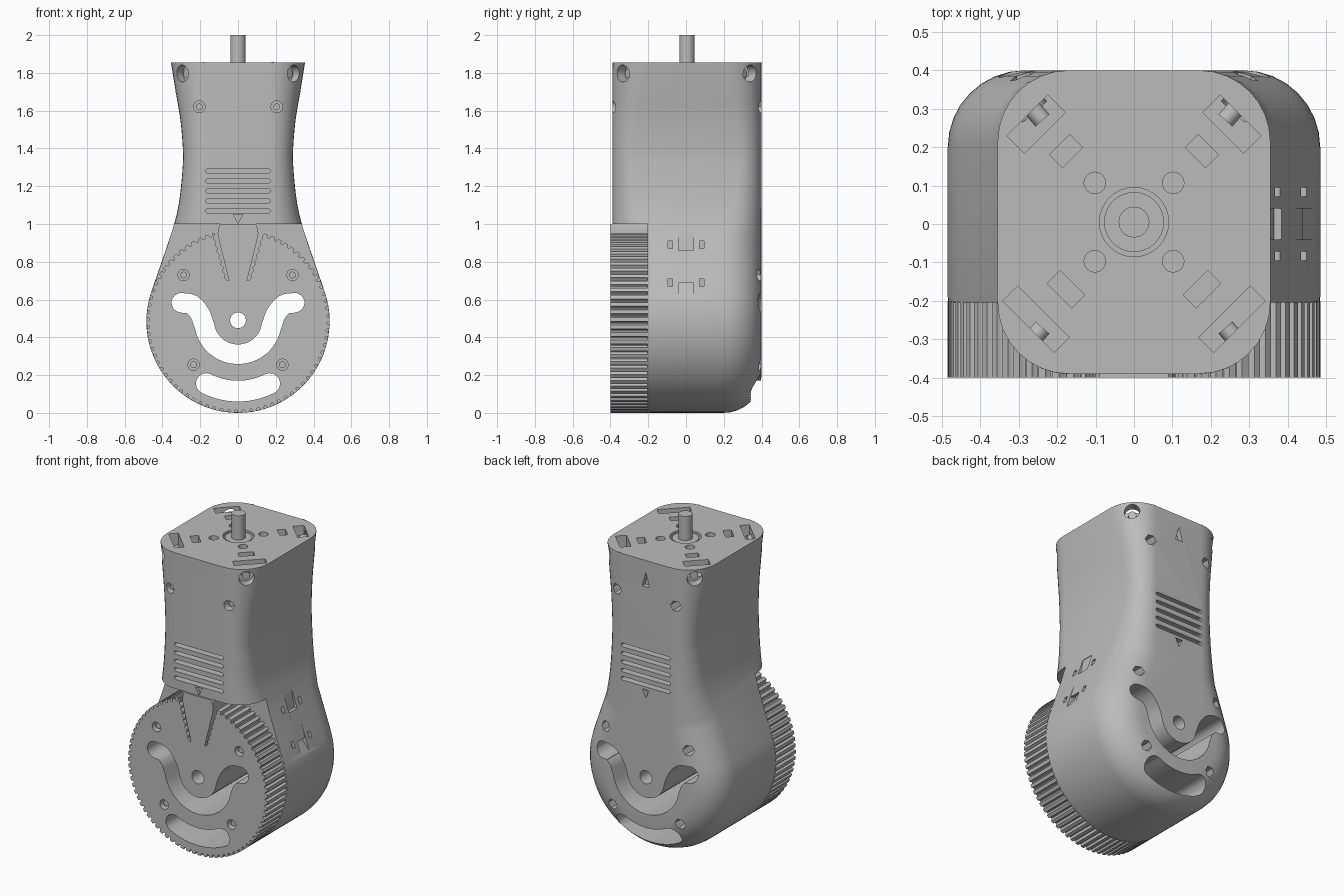
import bpy, bmesh, math
from mathutils import Matrix, Vector
from math import sin, cos, pi, radians

if "Cube" in bpy.data.objects:
    bpy.data.objects.remove(bpy.data.objects["Cube"])

grey = bpy.data.materials.new("plain grey")
grey.diffuse_color = (0.5, 0.5, 0.5, 1)
grey.use_nodes = True
grey.node_tree.nodes["Principled BSDF"].inputs["Base Color"].default_value = grey.diffuse_color
I = Matrix.Identity(4)
C, R, TOP = 0.485, 0.485, 1.855          # wheel centre height, radius, housing top


def make(name, bm):
    bm.normal_update()
    if bm.calc_volume(signed=True) < 0:
        bmesh.ops.reverse_faces(bm, faces=bm.faces[:])
    me = bpy.data.meshes.new(name)
    bm.to_mesh(me)
    bm.free()
    me.materials.append(grey)
    ob = bpy.data.objects.new(name, me)
    bpy.context.collection.objects.link(ob)
    return ob


def prism(bm, pts, y0, y1, M=I):
    """Profile in local xz, extruded along local y, faces pointing outward."""
    n = len(pts)
    if sum(pts[i - 1][0] * pts[i][1] - pts[i][0] * pts[i - 1][1] for i in range(n)) < 0:
        pts = pts[::-1]
    a = [bm.verts.new(M @ Vector((x, y0, z))) for x, z in pts]
    b = [bm.verts.new(M @ Vector((x, y1, z))) for x, z in pts]
    for i in range(n):
        j = (i + 1) % n
        bm.faces.new((a[j], a[i], b[i], b[j]))
    bm.faces.new(a)
    bm.faces.new(b[::-1])


def circle(x, z, r, n=24):
    return [(x + r * cos(2 * pi * i / n), z + r * sin(2 * pi * i / n)) for i in range(n)]


def rect(x, z, w, h):
    return [(x - w / 2, z - h / 2), (x + w / 2, z - h / 2), (x + w / 2, z + h / 2), (x - w / 2, z + h / 2)]


def spline(p, steps=6):
    """Smooth curve through control points."""
    p = [Vector(q) for q in p]
    p = [2 * p[0] - p[1]] + p + [2 * p[-1] - p[-2]]
    out = []
    for a, b, c, d in zip(p, p[1:], p[2:], p[3:]):
        for k in range(steps):
            t = k / steps
            out.append(0.5 * (2 * b + (c - a) * t + (2 * a - 5 * b + 4 * c - d) * t * t
                              + (3 * b - a - 3 * c + d) * t ** 3))
    return [tuple(q) for q in out] + [tuple(p[-2])]


def normals(p):
    out = []
    for i in range(len(p)):
        t = Vector(p[min(i + 1, len(p) - 1)]) - Vector(p[max(i - 1, 0)])
        out.append(Vector((-t.y, t.x)).normalized())
    return out


def stroke(p, w):
    """Round-ended slot outline around a centre line."""
    n = normals(p)
    q = [Vector(a) for a in p]
    cap = lambda c, v: [c + Matrix.Rotation(-s * pi / 8, 2) @ v * w for s in range(1, 8)]
    side1 = [a + b * w for a, b in zip(q, n)]
    side2 = [a - b * w for a, b in zip(q, n)][::-1]
    return [tuple(v) for v in side1 + cap(q[-1], n[-1]) + side2 + cap(q[0], -n[0])]


def volume(me):
    bm = bmesh.new()
    bm.from_mesh(me)
    v = bm.calc_volume(signed=True)
    bm.free()
    return v


def cut(targets, shapes):
    """Subtract a list of (profile, y0, y1[, matrix]) prisms; keep the first sane solver result."""
    bm = bmesh.new()
    for s in shapes:
        prism(bm, *s)
    tool = make("cutter", bm)
    tool.hide_render = True
    for ob in targets:
        before = volume(ob.data)
        m = ob.modifiers.new("cut", 'BOOLEAN')
        m.operation, m.object = 'DIFFERENCE', tool
        for solver in ('EXACT', 'MANIFOLD', 'FLOAT'):
            m.solver = solver
            bpy.context.view_layer.update()
            deps = bpy.context.evaluated_depsgraph_get()
            me = bpy.data.meshes.new_from_object(ob.evaluated_get(deps))
            if 0.4 * before < volume(me) < 0.99999 * before:
                ob.modifiers.clear()
                ob.data = me
                break
        ob.modifiers.clear()
    bpy.data.objects.remove(tool)


# Housing: waisted outline with rounded front and back edges
half = spline([(.355, TOP), (.33, 1.7), (.305, 1.55), (.292, 1.4), (.293, 1.3),
               (.31, 1.13), (.338, 1.0), (.387, .85), (.432, .72)])
half += [(R * cos(radians(a)), C + R * sin(radians(a))) for a in [18 - 4.5 * k for k in range(25)]]
outline = half + [(-x, z) for x, z in half[-2::-1]]
nrm = normals(outline)
nrm[0], nrm[-1] = Vector((1, 0)), Vector((-1, 0))
rad = [min(.2, abs(x) - .17) if z > .85 else .2 for x, z in outline]
bm = bmesh.new()
rings = []
for side, steps in ((-1, range(8, -1, -1)), (1, range(9))):
    for k in steps:
        a = k / 8 * pi / 2
        ring = []
        for (x, z), n, r in zip(outline, nrm, rad):
            d = r * (1 - cos(a))
            y = (.4 - r + r * sin(a)) if side > 0 else (-.39 + r - r * sin(a))
            ring.append(bm.verts.new((x - n.x * d, y, z - n.y * d)))
        rings.append(ring)
for a, b in zip(rings, rings[1:]):
    for i in range(len(a)):
        j = (i + 1) % len(a)
        bm.faces.new((a[j], a[i], b[i], b[j]))
bm.faces.new(rings[0])
bm.faces.new(rings[-1][::-1])
housing = make("housing", bm)
cut([housing], [(rect(0, 0, 3, 2), -1, -.205)])

# Toothed wheel on the front
teeth = 76
gear = []
for i in range(teeth):
    for f, d in ((0, 0), (.5, 0), (.58, .012), (.68, .016), (.82, .016), (.92, .012)):
        a = 2 * pi * (i + f) / teeth
        gear.append(((R - d) * cos(a), C + (R - d) * sin(a)))
bm = bmesh.new()
prism(bm, gear, -.4, -.2)
wheel = make("toothed_wheel", bm)

# Notch with toothed flanks in the wheel, and the wedge that sits in it
flank = [(.062 + .068 * k / 14 + (.006 if k % 2 else -.006), .70 + .24 * k / 14) for k in range(15)]
flank.append((.14, 1.05))
cut([wheel], [(flank + [(-x, z) for x, z in flank[::-1]], -.5, -.1)])
bm = bmesh.new()
w = [(.045, .69), (.1, .91), (.108, .95), (.1, .99), (.09, 1.0)]
prism(bm, w + [(-x, z) for x, z in w[::-1]], -.4, -.2)
make("wedge", bm)

# Openings that pass through both wheel and housing
arm = spline([(.30, .583), (.245, .573), (.202, .525), (.177, .459)])
arc = [(.18 * cos(radians(a)), .49 + .18 * sin(radians(a))) for a in range(-20, -161, -10)]
wave = arm + arc + [(-x, z) for x, z in arm[::-1]]
low = [(.37 * cos(radians(a)), C + .37 * sin(radians(a))) for a in range(-63, -118, -6)]
cut([housing, wheel], [(stroke(wave, .052), -1, 1), (stroke(low, .055), -1, 1),
                       (circle(0, .49, .042), -1, 1)])

# Bolt pockets, vents and pointer marks
bolts = [(s * x, z) for s in (-1, 1) for x, z in ((.288, .73), (.235, .255))]
upper = [(s * .205, 1.62) for s in (-1, 1)]
cut([wheel], [(circle(x, z, .03), -.5, -.3) for x, z in bolts])
vents = [stroke([(.16, z), (0, z), (-.16, z)], .011) for z in (1.07, 1.122, 1.175, 1.228, 1.28)]
shapes = [(circle(x, z, .034, 6), .29, .6) for x, z in bolts + upper]
shapes += [(circle(x, z, .031), -.6, -.31) for x, z in upper]
shapes += [(v, y0, y1) for v in vents for y0, y1 in ((-.6, -.35), (.35, .6))]
shapes += [([(-.025, 1.05), (.025, 1.05), (0, 1.004)], -.6, -.37),
           ([(-.025, 1.04), (.025, 1.04), (0, .99)], .37, .6),
           ([(-.025, 1.69), (.025, 1.69), (0, 1.78)], .37, .6)]
cut([housing], shapes)

# Strap channel and square holes on the right side
right = Matrix.Rotation(-pi / 2, 4, 'Z')
channel = [(.345, .965), (.362, .88), (.372, .78), (.405, .69), (.467, .615), (.56, .62), (.5, .97)]
cut([housing], [(channel, -.04, .04)]
    + [(rect(y, z, .024, .04), .33, .6, right) for y in (-.083, .083) for z in (.69, .89)])
bm = bmesh.new()
prism(bm, [(.384, .86), (.411, .78), (.439, .69), (.42, .69), (.365, .86)], -.042, .042)
make("strap_bridge", bm)

# Corner bolt holes near the top
corners = [Matrix.Rotation(-math.atan2(sx * .3, sy * .34), 4, 'Z') for sx in (-1, 1) for sy in (-1, 1)]
cut([housing], [(circle(0, 1.797, .045), .39, .7, M) for M in corners])

# Screws inside the holes
bm = bmesh.new()
for x, z in bolts:
    prism(bm, circle(x, z, .018, 16), -.38, -.25)
for x, z in upper:
    prism(bm, circle(x, z, .018, 16), -.36, -.28)
for M in corners:
    prism(bm, circle(0, 1.797, .024, 16), .36, .41, M)
make("screws", bm)


# Nut pockets and motor recess in the top face
def at(x, y, turn=0):
    return (Matrix.Translation((x, y, 0)) @ Matrix.Rotation(radians(turn), 4, 'Z')
            @ Matrix.Rotation(pi / 2, 4, 'X'))


shapes = [(circle(0, 0, .09, 32), 1.815, 2.2, at(0, .005))]
for sx in (-1, 1):
    for sy in (-1, 1):
        t = -45 * sx * sy
        big, small = ((.15, .065), (.075, .048)) if sy > 0 else ((.19, .055), (.09, .048))
        shapes += [(rect(0, 0, *big), 1.78, 2.2, at(sx * .255, .26 if sy > 0 else -.248, t)),
                   (rect(0, 0, *small), 1.78, 2.2, at(sx * .177, .19 if sy > 0 else -.17, t)),
                   (circle(0, 0, .028), 1.8, 2.2, at(sx * .102, .005 + sy * .102))]
cut([housing], shapes)

# Motor boss and shaft
bm = bmesh.new()
prism(bm, circle(0, 0, .078, 32), 1.78, 1.848, at(0, .005))
make("motor_boss", bm)
bm = bmesh.new()
prism(bm, circle(0, 0, .04, 32), 1.8, 2.0, at(0, .005))
make("motor_shaft", bm)

# Smooth curved faces, keep edges sharp
for ob in list(bpy.context.scene.objects):
    bpy.ops.object.select_all(action='DESELECT')
    ob.select_set(True)
    bpy.context.view_layer.objects.active = ob
    bpy.ops.object.shade_smooth_by_angle(angle=radians(30))
